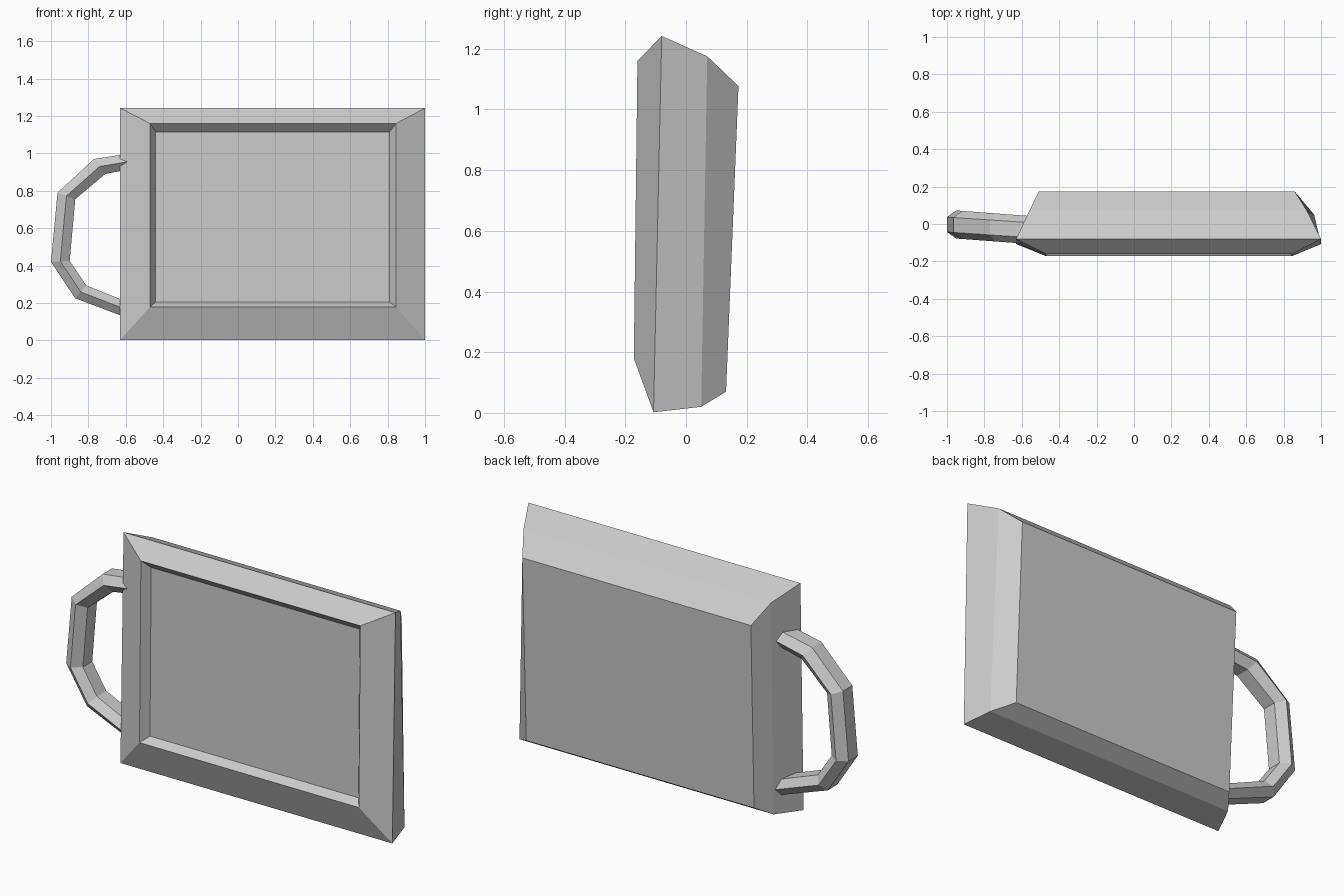
import bpy
import bmesh

if "Cube" in bpy.data.objects:
    bpy.data.objects.remove(bpy.data.objects["Cube"])


def loft(name, rings):
    """Skin a list of equal-length point rings and cap both ends."""
    bm = bmesh.new()
    loops = [[bm.verts.new(p) for p in ring] for ring in rings]
    for a, b in zip(loops, loops[1:]):
        n = len(a)
        for i in range(n):
            j = (i + 1) % n
            bm.faces.new((a[i], a[j], b[j], b[i]))
    bm.faces.new(loops[0])
    bm.faces.new(loops[-1])
    bmesh.ops.recalc_face_normals(bm, faces=bm.faces)
    mesh = bpy.data.meshes.new(name)
    bm.to_mesh(mesh)
    bm.free()
    obj = bpy.data.objects.new(name, mesh)
    bpy.context.collection.objects.link(obj)
    return obj


# Slab body: rectangles from the recessed front panel to the back face
# bottom (left x, right x, y, z), top (left x, right x, y, z)
sections = [
    ((-0.44, 0.81, -0.125, 0.205), (-0.44, 0.81, -0.115, 1.115)),
    ((-0.47, 0.845, -0.172, 0.18), (-0.47, 0.845, -0.16, 1.16)),
    ((-0.63, 1.0, -0.107, 0.002), (-0.63, 1.0, -0.08, 1.242)),
    ((-0.56, 0.963, 0.05, 0.02), (-0.56, 0.925, 0.07, 1.175)),
    ((-0.50, 0.865, 0.132, 0.07), (-0.51, 0.86, 0.173, 1.077)),
]
loft("slab_body", [
    [(b[0], b[2], b[3]), (b[1], b[2], b[3]), (t[1], t[2], t[3]), (t[0], t[2], t[3])]
    for b, t in sections])

# Side handle: six-sided tube, stations given by outer and inner (x, z)
stations = [
    ((-0.50, 1.012), (-0.50, 0.93)),
    ((-0.77, 0.97), (-0.71, 0.89)),
    ((-0.965, 0.79), (-0.87, 0.755)),
    ((-1.0, 0.42), (-0.90, 0.425)),
    ((-0.87, 0.225), (-0.81, 0.293)),
    ((-0.50, 0.085), (-0.50, 0.17)),
]
rings = []
for (ox, oz), (ix, iz) in stations:
    mx, mz = (ox + ix) / 2, (oz + iz) / 2
    cy = -0.005 - 0.075 * (mx + 0.92)
    rings.append([
        (ox, cy - 0.04, oz), (ox, cy + 0.04, oz), (mx, cy + 0.075, mz),
        (ix, cy + 0.04, iz), (ix, cy - 0.04, iz), (mx, cy - 0.075, mz)])
loft("side_handle", rings)
